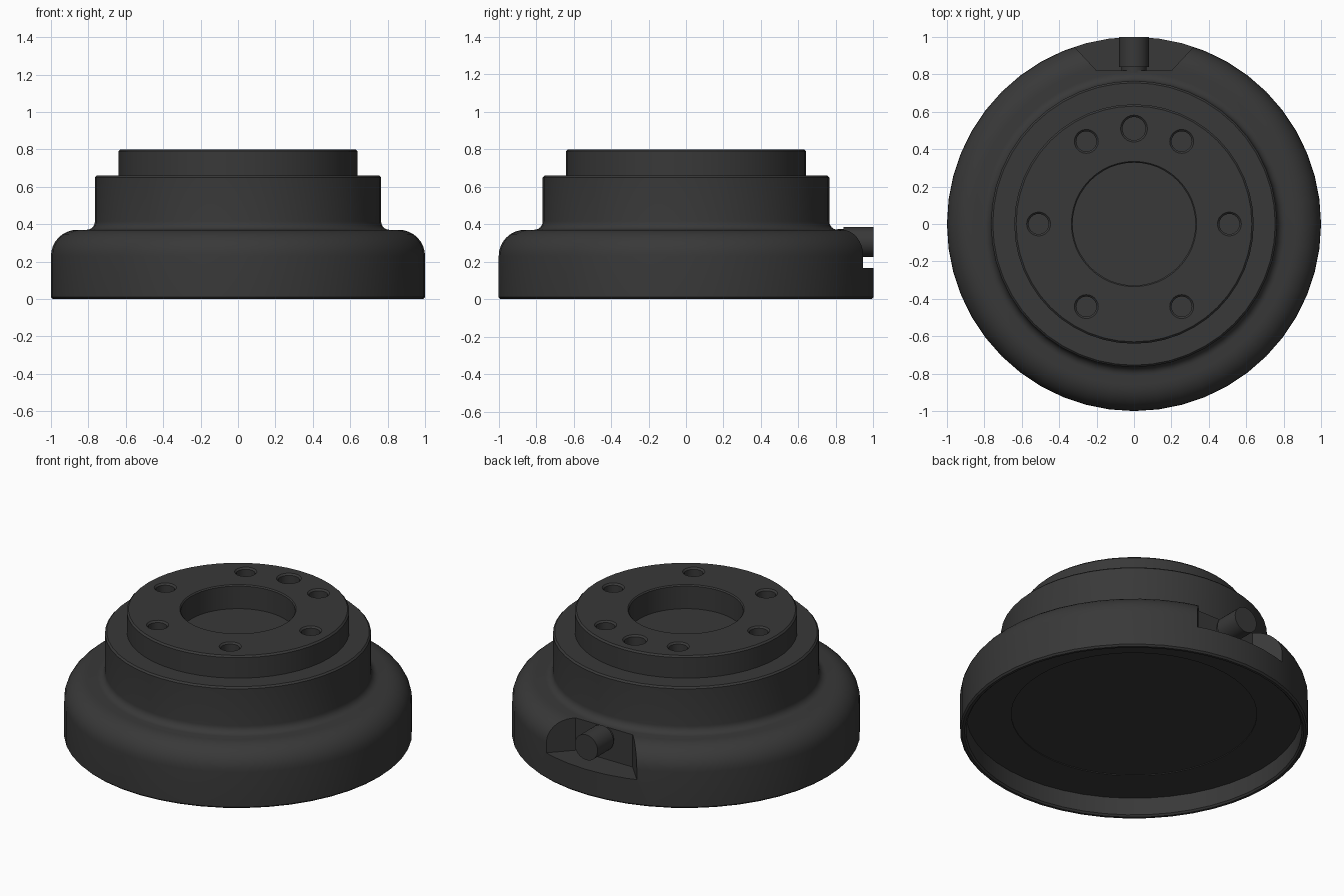
import bpy, bmesh, math

if "Cube" in bpy.data.objects:
    bpy.data.objects.remove(bpy.data.objects["Cube"])

mat = bpy.data.materials.new("black_metal")
mat.diffuse_color = (0.04, 0.04, 0.04, 1)
mat.use_nodes = True
mat.node_tree.nodes["Principled BSDF"].inputs["Base Color"].default_value = mat.diffuse_color


def add_object(name, bm):
    bmesh.ops.recalc_face_normals(bm, faces=bm.faces)
    me = bpy.data.meshes.new(name)
    bm.to_mesh(me)
    bm.free()
    me.materials.append(mat)
    ob = bpy.data.objects.new(name, me)
    bpy.context.collection.objects.link(ob)
    return ob


def revolve(name, profile, segments):
    """Solid of revolution about z from (radius, z) points, both ends on the axis."""
    bm = bmesh.new()
    verts = [bm.verts.new((r, 0, z)) for r, z in profile]
    edges = [bm.edges.new(p) for p in zip(verts, verts[1:])]
    bmesh.ops.spin(bm, geom=verts + edges, cent=(0, 0, 0), axis=(0, 0, 1),
                   angle=math.tau, steps=segments, use_duplicate=False)
    bmesh.ops.remove_doubles(bm, verts=bm.verts, dist=1e-5)
    bmesh.ops.dissolve_degenerate(bm, edges=bm.edges, dist=1e-5)
    return add_object(name, bm)


def arc(cr, cz, rad, a0, a1, n):
    return [(cr + rad * math.cos(t), cz + rad * math.sin(t))
            for t in (math.radians(a0 + (a1 - a0) * i / n) for i in range(n + 1))]


def activate(ob):
    bpy.ops.object.select_all(action='DESELECT')
    ob.select_set(True)
    bpy.context.view_layer.objects.active = ob


def cut(ob, cutter):
    cutter.hide_render = True
    mod = ob.modifiers.new("cut", 'BOOLEAN')
    mod.operation, mod.solver, mod.object = 'DIFFERENCE', 'EXACT', cutter
    activate(ob)
    bpy.ops.object.modifier_apply(modifier=mod.name)
    bpy.data.objects.remove(cutter)


def smooth(ob):
    activate(ob)
    bpy.ops.object.shade_smooth_by_angle(angle=math.radians(30))


# Stepped flange body: hollow underside, rounded shoulder, two steps, centre recess
profile = [(0, 0.125), (0.706, 0.125), (0.706, 0.12), (0.965, 0.12), (0.965, 0.01),
           (0.975, 0), (0.99, 0), (1, 0.01)]
profile += arc(0.86, 0.23, 0.14, 0, 90, 8)
profile += arc(0.81, 0.415, 0.045, 270, 180, 6)
profile += [(0.765, 0.65), (0.755, 0.66), (0.64, 0.66), (0.64, 0.79), (0.63, 0.80),
            (0.335, 0.80), (0.328, 0.793), (0.328, 0.65), (0, 0.65)]
body = revolve("flange_body", profile, 48)


# Six chamfered bolt holes and one larger pin hole
def hole(angle, rad):
    c = revolve("hole_cutter", [(0, 0.66), (rad - 0.01, 0.66), (rad - 0.01, 0.79),
                                (rad + 0.01, 0.81), (0, 0.81)], 24)
    c.location = (0.51 * math.cos(angle), 0.51 * math.sin(angle), 0)
    cut(body, c)


for i in range(6):
    hole(i * math.pi / 3, 0.064)
hole(math.pi / 2, 0.072)

# Flared notch in the back of the rim
bm = bmesh.new()
base = bm.faces.new([bm.verts.new((x, y, 0.165)) for x, y in
                     [(-0.2, 0.82), (0.2, 0.82), (0.46, 1.1), (-0.46, 1.1)]])
ext = bmesh.ops.extrude_face_region(bm, geom=[base])
top = [g for g in ext["geom"] if isinstance(g, bmesh.types.BMVert)]
bmesh.ops.translate(bm, verts=top, vec=(0, 0, 0.3))
cut(body, add_object("notch_cutter", bm))
smooth(body)

# Cable connector with a narrower neck sitting in the notch
plug = revolve("connector", [(0, 0), (0.068, 0), (0.068, 0.03), (0.08, 0.03),
                             (0.08, 0.19), (0, 0.19)], 32)
plug.location = (0, 0.81, 0.305)
plug.rotation_euler.x = -math.pi / 2
smooth(plug)
